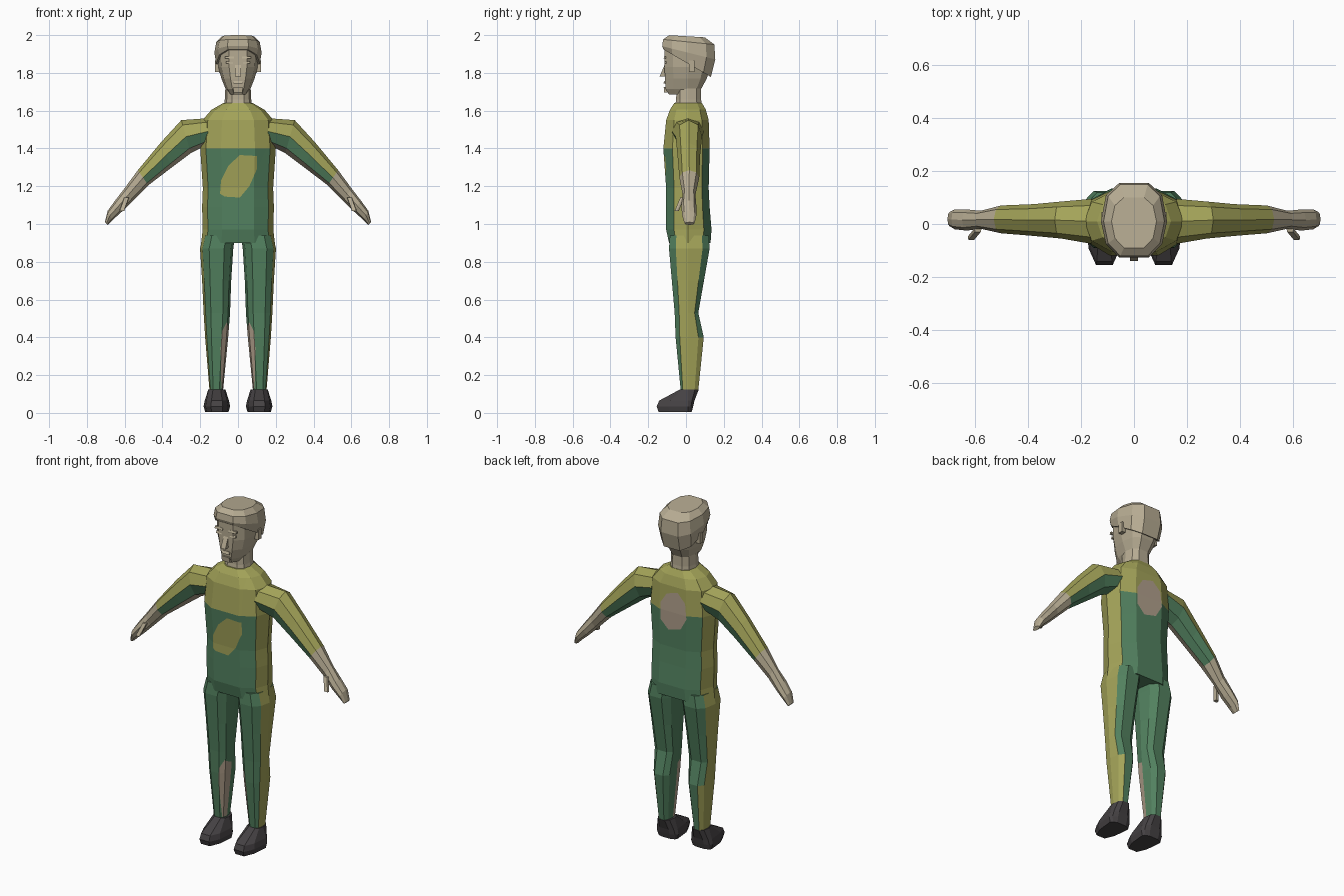
import bpy, bmesh, math
from mathutils import Vector

cube = bpy.data.objects.get("Cube")
if cube:
    bpy.data.objects.remove(cube)


def material(name, r, g, b):
    m = bpy.data.materials.new(name)
    m.use_nodes = True
    m.diffuse_color = (r, g, b, 1)
    m.node_tree.nodes["Principled BSDF"].inputs["Base Color"].default_value = (r, g, b, 1)
    return m


MATS = [material("olive cloth", .37, .37, .10),
        material("green cloth", .085, .22, .115),
        material("beige skin", .47, .41, .29),
        material("faded beige", .44, .35, .26),
        material("dark shoe", .06, .054, .057)]
OLIVE, GREEN, BEIGE, FADED, DARK = range(5)


def ring(z, cx, w, yf, yb, tilt=0):
    """Ten-sided horizontal cross-section, front at yf and back at yb."""
    half = [(.45, yf), (.85, .6 * yf), (1, .01), (.85, .7 * yb), (.45, yb)]
    pts = half + [(-x, y) for x, y in reversed(half)]
    return [Vector((cx + w * x, y, z + tilt * y)) for x, y in pts]


def loft(rings):
    bm = bmesh.new()
    loops = [[bm.verts.new(p) for p in r] for r in rings]
    n = len(loops[0])
    for a, b in zip(loops, loops[1:]):
        for i in range(n):
            j = (i + 1) % n
            bm.faces.new((a[i], a[j], b[j], b[i]))
    bm.faces.new(loops[0][::-1])
    bm.faces.new(loops[-1])
    bmesh.ops.recalc_face_normals(bm, faces=bm.faces[:])
    bm.normal_update()
    return bm


def paint(bm, rule):
    for f in bm.faces:
        f.material_index = rule(f.normal, f.calc_center_median())


def patch(bm, outline, mat, side):
    """Cut a convex counter-clockwise x-z outline into the front (-1) or back (1) faces."""
    bm.normal_update()
    faces = [f for f in bm.faces if f.normal.y * side > .1]
    for (ax, az), (bx, bz) in zip(outline, outline[1:] + outline[:1]):
        co, no = Vector((ax, 0, az)), Vector((bz - az, 0, ax - bx)).normalized()
        geom = set(faces)
        for f in faces:
            geom.update(f.edges, f.verts)
        cut = bmesh.ops.bisect_plane(bm, geom=list(geom), plane_co=co, plane_no=no, dist=1e-5)
        faces = [f for f in cut["geom"] if isinstance(f, bmesh.types.BMFace)
                 and (f.calc_center_median() - co).dot(no) < 0]
    for f in faces:
        f.material_index = mat


def finish(bm, name, mirror=False):
    me = bpy.data.meshes.new(name)
    bm.to_mesh(me)
    bm.free()
    for m in MATS:
        me.materials.append(m)
    ob = bpy.data.objects.new(name, me)
    bpy.context.collection.objects.link(ob)
    if mirror:
        ob.modifiers.new("mirror", 'MIRROR')
    return ob


# Torso: olive yoke and side stripes, with one patch on the chest and one on the back
torso = loft([ring(z, 0, w, yf, yb) for z, w, yf, yb in [
    (.90, .195, -.09, .13), (.97, .187, -.105, .135), (1.09, .19, -.105, .125),
    (1.19, .186, -.105, .12), (1.4, .2, -.12, .125), (1.55, .188, -.105, .12),
    (1.605, .14, -.085, .105), (1.64, .078, -.062, .085)]])
paint(torso, lambda n, c: OLIVE if c.z > 1.4 or abs(n.x) > .75 else GREEN)
patch(torso, [(-.07, 1.145), (.01, 1.14), (.06, 1.2), (.1, 1.29), (.1, 1.36),
              (.01, 1.365), (-.05, 1.31), (-.09, 1.23), (-.095, 1.16)], OLIVE, -1)
patch(torso, [(-.05, 1.31), (.03, 1.29), (.08, 1.34), (.08, 1.44), (.04, 1.5),
              (-.03, 1.52), (-.08, 1.47), (-.09, 1.38)], FADED, 1)
finish(torso, "torso")

# Legs: olive outer stripe, worn patch on the inner shin
legs = loft([ring(z, cx, w, yf, yb) for z, cx, w, yf, yb in [
    (.12, .115, .036, -.028, .065), (.40, .113, .061, -.055, .094),
    (.53, .112, .07, -.06, .065), (.70, .113, .077, -.075, .095),
    (.87, .113, .088, -.09, .125), (.94, .1, .085, -.085, .12)]])
paint(legs, lambda n, c: OLIVE if n.x > .75 else GREEN)
patch(legs, [(.04, .13), (.088, .13), (.092, .34), (.085, .43), (.06, .48), (.03, .42)],
      FADED, -1)
finish(legs, "legs", True)

# Shoes
shoes = loft([ring(z, .112, w, yf, yb) for z, w, yf, yb in [
    (.005, .062, -.145, .03), (.035, .07, -.155, .038), (.065, .064, -.142, .045),
    (.125, .045, -.03, .068)]])
paint(shoes, lambda n, c: DARK)
finish(shoes, "shoes", True)


# Arms with hands: top and bottom edge points in x-z, then depth range
def arm_ring(tx, tz, bx, bz, y0, y1):
    top, bottom = Vector((tx, 0, tz)), Vector((bx, 0, bz))
    mid, up = (top + bottom) / 2, (top - bottom) / 2
    mid.y = (y0 + y1) / 2
    side = Vector((0, (y1 - y0) / 2, 0))
    return [mid + up * math.cos(k * math.pi / 4) + side * math.sin(k * math.pi / 4)
            for k in range(8)]


def arm_colour(n, c):
    d = n.dot(Vector((.66, 0, .75)))
    if c.x > .51 or (d < -.8 and n.y < 0):
        return BEIGE
    return OLIVE if d > .05 else GREEN


arms = loft([arm_ring(*r) for r in [
    (.16, 1.56, .16, 1.42, -.075, .095), (.30, 1.55, .25, 1.375, -.055, .085),
    (.41, 1.43, .35, 1.30, -.045, .075), (.53, 1.285, .475, 1.205, -.035, .07),
    (.60, 1.19, .56, 1.12, -.018, .05), (.65, 1.125, .615, 1.065, -.025, .055),
    (.69, 1.07, .665, 1.02, -.02, .055), (.705, 1.01, .69, .995, -.008, .045)]])
paint(arms, arm_colour)
finish(arms, "arms", True)

# Thumbs
thumbs = loft([ring(z, x, .013, .0, .022) for z, x in [(1.14, .59), (1.07, .615)]])
for v in thumbs.verts:
    v.co.y -= .03 if v.co.z > 1.1 else .06
paint(thumbs, lambda n, c: BEIGE)
finish(thumbs, "thumbs", True)

# Neck, head and hair
for name, rows in {
    "neck": [(1.62, .075, -.058, .084), (1.66, .07, -.052, .08), (1.74, .066, -.05, .08)],
    "head": [(1.685, .045, -.09, .04), (1.715, .066, -.108, .08), (1.77, .088, -.112, .11),
             (1.83, .104, -.113, .128), (1.92, .108, -.114, .13), (1.96, .09, -.1, .12)],
    "hair": [(1.855, .116, -.12, .132, -.58), (1.91, .125, -.126, .155, -.25),
             (1.965, .115, -.121, .15, -.1), (1.994, .085, -.09, .1, -.06)],
}.items():
    bm = loft([ring(r[0], 0, *r[1:]) for r in rows])
    paint(bm, lambda n, c: BEIGE)
    finish(bm, name)


# Small facial features as tapered blocks
def block(name, loc, size, top, mirror=False):
    bm = bmesh.new()
    bmesh.ops.create_cube(bm, size=1)
    for v in bm.verts:
        if v.co.z > 0 and v.co.y < 0:
            v.co.y += top
        v.co = Vector(loc) + Vector(a * b for a, b in zip(v.co, size))
    paint(bm, lambda n, c: BEIGE)
    finish(bm, name, mirror)


block("nose", (0, -.12, 1.815), (.03, .04, .07), .75)
block("lips", (0, -.112, 1.75), (.05, .018, .014), .4)
block("chin", (0, -.1, 1.71), (.05, .03, .03), -.1)
block("brows", (.045, -.112, 1.882), (.05, .014, .012), .3, True)
block("eyelids", (.045, -.11, 1.855), (.036, .012, .012), .5, True)
block("ears", (.11, .03, 1.835), (.024, .03, .06), 0, True)
